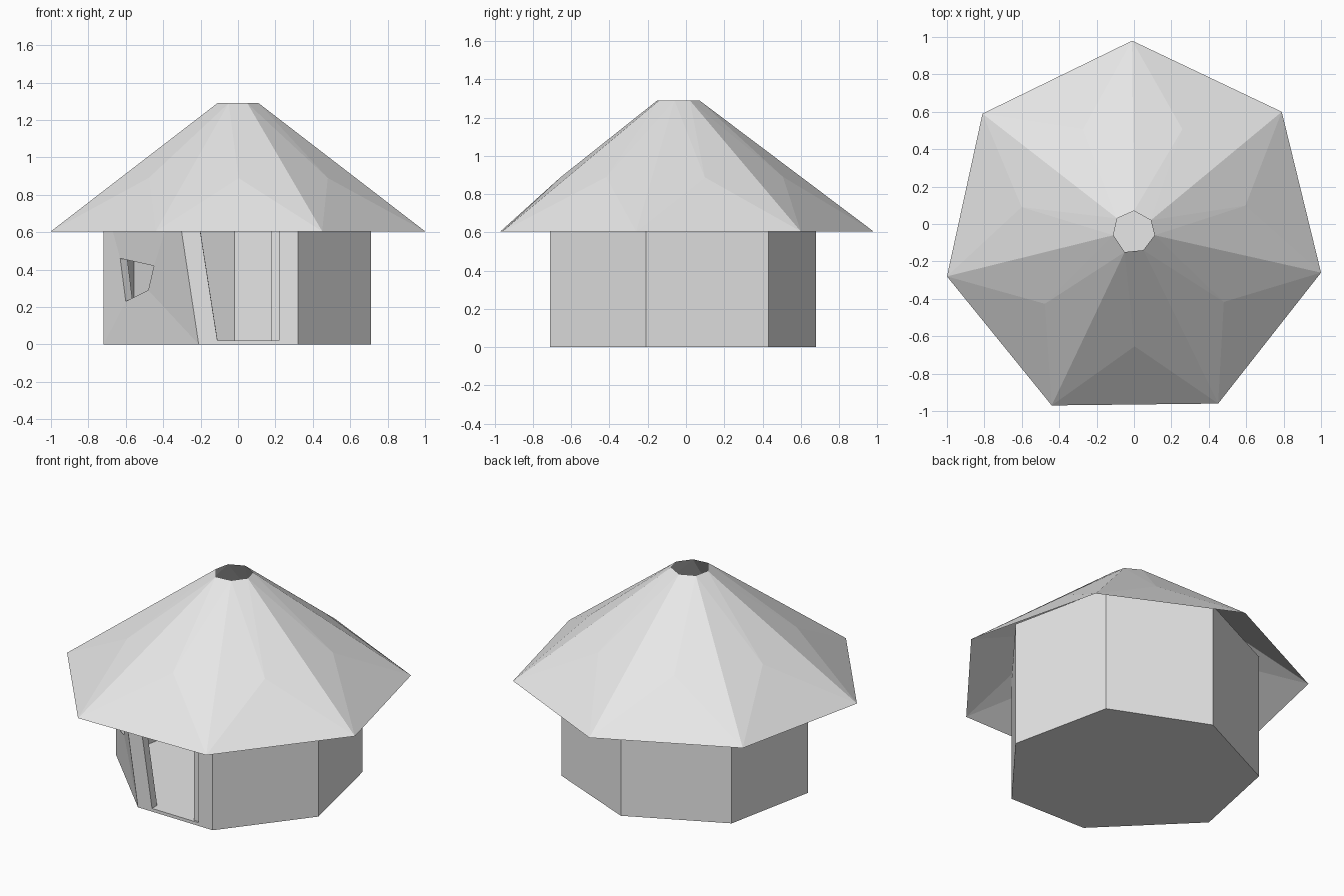
import bpy
import bmesh
from mathutils import Vector

cube = bpy.data.objects.get("Cube")
if cube:
    bpy.data.objects.remove(cube, do_unlink=True)

grey = bpy.data.materials.new("plain_grey")
grey.use_nodes = True
grey.diffuse_color = (0.8, 0.8, 0.8, 1)
grey.node_tree.nodes["Principled BSDF"].inputs["Base Color"].default_value = (0.8, 0.8, 0.8, 1)


def make_object(name, bm):
    mesh = bpy.data.meshes.new(name)
    bm.to_mesh(mesh)
    bm.free()
    mesh.materials.append(grey)
    obj = bpy.data.objects.new(name, mesh)
    bpy.context.collection.objects.link(obj)
    return obj


def ring(bm, points, z):
    return [bm.verts.new((x, y, z)) for x, y in points]


def bridge(bm, low, high):
    n = len(low)
    return [bm.faces.new((low[i], low[(i + 1) % n], high[(i + 1) % n], high[i]))
            for i in range(n)]


# Roof: open seven-sided sheet with a slightly raised centre on each panel
EAVE = [(0.45, -0.96), (1.0, -0.26), (0.79, 0.6), (-0.01, 0.98),
        (-0.81, 0.59), (-1.0, -0.28), (-0.44, -0.97)]
VENT = [(0.05, -0.14), (0.11, -0.06), (0.09, 0.02), (0, 0.07),
        (-0.09, 0.03), (-0.11, -0.06), (-0.05, -0.15)]
bm = bmesh.new()
panels = bridge(bm, ring(bm, EAVE, 0.605), ring(bm, VENT, 1.29))
centres = bmesh.ops.poke(bm, faces=panels)["verts"]
for v in centres:
    v.co.z += 0.025
make_object("roof", bm)

# Walls: seven sides, with one corner leaning outward towards the top
BASE = [(0.32, -0.71), (0.71, -0.21), (0.57, 0.43), (-0.02, 0.68),
        (-0.6, 0.4), (-0.72, -0.19), (-0.21, -0.7)]
TOP = BASE[:-1] + [(-0.33, -0.7)]
WALL_TOP = 0.79
bm = bmesh.new()
sides = bridge(bm, ring(bm, BASE, 0), ring(bm, TOP, WALL_TOP))


def cut_opening(face, outline):
    """Replace a side by four faces around an opening given in x and z."""
    outer = list(face.verts)
    bl, br, tr, tl = [v.co.copy() for v in outer]
    inner = []
    for x, z in outline:
        left = bl.lerp(tl, z / WALL_TOP)
        right = br.lerp(tr, z / WALL_TOP)
        spot = left.lerp(right, (x - left.x) / (right.x - left.x))
        inner.append(bm.verts.new(spot))
    bm.faces.remove(face)
    bridge(bm, outer, inner)


# Window and doorway, lower left corner first
cut_opening(sides[5], [(-0.6, 0.23), (-0.48, 0.29), (-0.45, 0.42), (-0.63, 0.46)])
cut_opening(sides[6], [(-0.11, 0.02), (0.22, 0.02), (0.22, 0.66), (-0.21, 0.66)])
walls = make_object("walls", bm)
thick = walls.modifiers.new("wall_thickness", "SOLIDIFY")
thick.thickness = 0.05
thick.offset = -1
thick.use_even_offset = True

# Floor slab
bm = bmesh.new()
low, high = ring(bm, BASE, 0), ring(bm, BASE, 0.018)
for v in low + high:
    v.co.x *= 0.985
    v.co.y *= 0.985
bridge(bm, low, high)
bm.faces.new(high)
bm.faces.new(low[::-1])
make_object("floor", bm)

# Door post inside the right edge of the doorway
bm = bmesh.new()
bmesh.ops.create_cube(bm, size=1)
for v in bm.verts:
    v.co = Vector((0.2 + v.co.x * 0.04, -0.675 + v.co.y * 0.04, 0.34 + v.co.z * 0.64))
make_object("door_post", bm)
